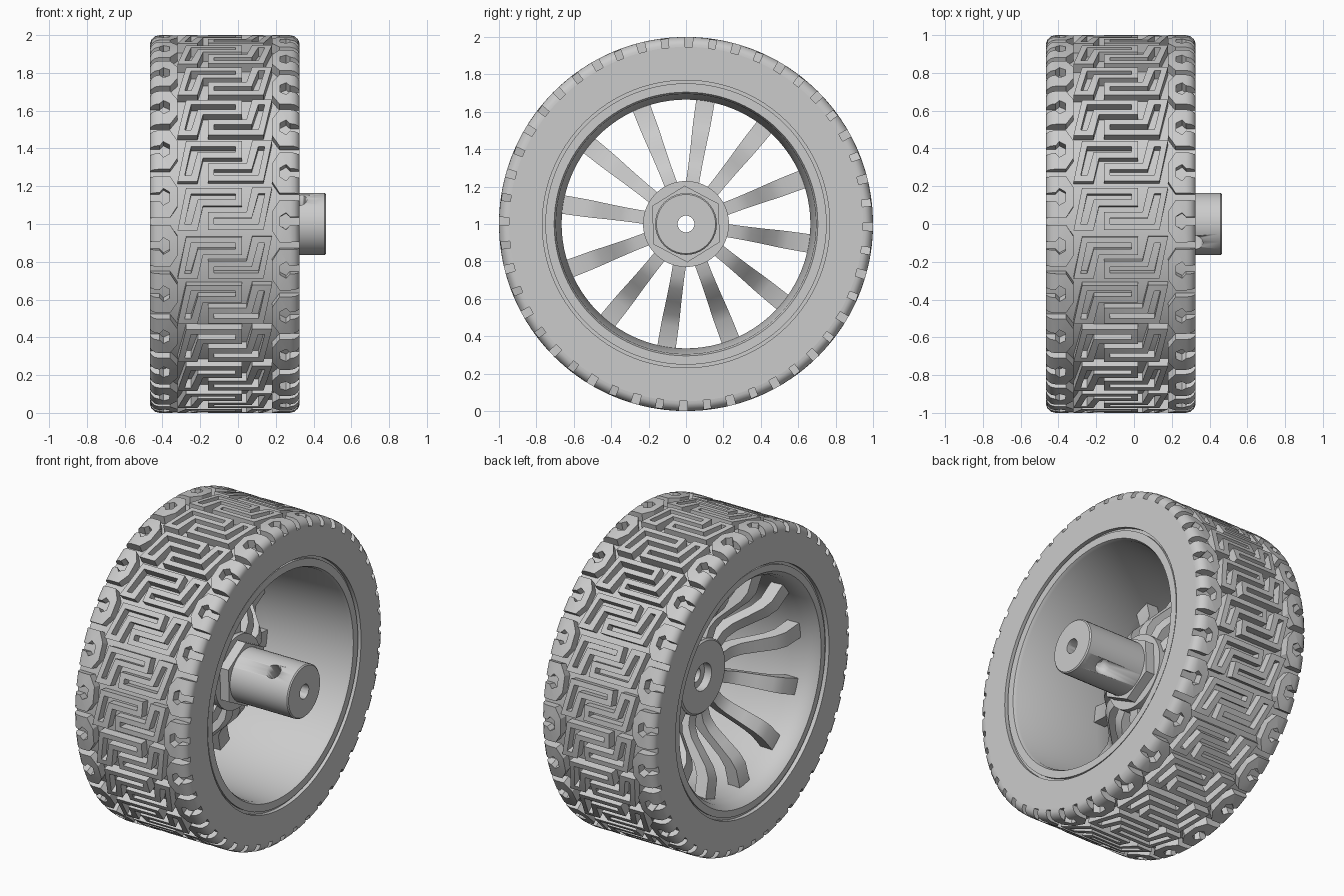
import bpy, bmesh
from math import sin, cos, pi, radians
from mathutils import Vector, Matrix

if "Cube" in bpy.data.objects:
    bpy.data.objects.remove(bpy.data.objects["Cube"])

CX, HALF = -0.07, 0.395          # tyre centre on the axle, half width
PITCHES = 24
PITCH = 2 * pi / PITCHES


def polar(x, r, a):
    return Vector((x, r * cos(a), 1 + r * sin(a)))


def finish(name, bm, angle=30):
    bmesh.ops.recalc_face_normals(bm, faces=bm.faces)
    me = bpy.data.meshes.new(name)
    bm.to_mesh(me)
    bm.free()
    ob = bpy.data.objects.new(name, me)
    bpy.context.collection.objects.link(ob)
    bpy.ops.object.select_all(action='DESELECT')
    ob.select_set(True)
    bpy.context.view_layer.objects.active = ob
    bpy.ops.object.shade_smooth_by_angle(angle=radians(angle))
    return ob


def lathe(name, profile, segs=96, phase=0.0):
    """Closed (x, radius) profile revolved around the axle."""
    bm = bmesh.new()
    rings = [[bm.verts.new(polar(x, r, phase + 2 * pi * i / segs)) for x, r in profile]
             for i in range(segs)]
    n = len(profile)
    for i in range(segs):
        a, b = rings[i], rings[(i + 1) % segs]
        for j in range(n):
            k = (j + 1) % n
            bm.faces.new((a[j], a[k], b[k], b[j]))
    return finish(name, bm)


# Tyre carcass with a small bead groove on both sides
lathe("tyre_carcass", [(-.465, .768), (-.465, .947), (.325, .947), (.325, .768),
                       (.30, .768), (.30, .74), (-.44, .74), (-.44, .768)], 120)

# Tread blocks
def top_radius(u):
    d = abs(u) - 0.345
    if d <= 0:
        return 1.0
    return 1.0 - 0.05 * (1 - max(0, 1 - (d / 0.051) ** 2) ** 0.5)


def tread_strip(bm, left, right, closed, v0, flip):
    """Raised band between two outlines given as (across, around) points."""
    def make(pts):
        hi, lo = [], []
        for u, v in pts:
            a = pi - (flip * v + v0)
            hi.append(bm.verts.new(polar(CX + flip * u, top_radius(u), a)))
            lo.append(bm.verts.new(polar(CX + flip * u, 0.935, a)))
        return hi, lo
    lh, ll = make(left)
    rh, rl = make(right)
    n = len(left)
    for i in range(n if closed else n - 1):
        k = (i + 1) % n
        bm.faces.new((lh[i], lh[k], rh[k], rh[i]))
        bm.faces.new((ll[i], ll[k], rl[k], rl[i]))
        bm.faces.new((lh[i], lh[k], ll[k], ll[i]))
        bm.faces.new((rh[i], rh[k], rl[k], rl[i]))
    if not closed:
        for i in (0, -1):
            bm.faces.new((lh[i], rh[i], rl[i], ll[i]))


L_OUT = [(.09, .112), (-.205, .112), (-.25, -.115), (-.145, -.115), (-.115, .016), (.09, .016)]
L_IN = [(.056, .080), (-.178, .080), (-.212, -.082), (-.178, -.082), (-.143, .049), (.056, .049)]
half_out = [(-.395, .112), (-.388, .112), (-.37, .112), (-.345, .112), (-.29, .112), (-.25, .05)]
half_in = [(-.395, .022), (-.388, .022), (-.37, .022), (-.345, .022), (-.325, .045), (-.292, .025)]
C_MID = 0.065


def shoulder(half):
    pts = half + [(u, -v) for u, v in reversed(half)]
    return [(u, v + C_MID) for u, v in pts]


C_OUT, C_IN = shoulder(half_out), shoulder(half_in)

centre, edge = bmesh.new(), bmesh.new()
for i in range(PITCHES):
    v0 = i * PITCH + 0.08
    for flip in (1, -1):
        tread_strip(centre, L_OUT, L_IN, True, v0, flip)
        tread_strip(edge, C_OUT, C_IN, False, v0, flip)
finish("tread_centre_blocks", centre)
finish("tread_shoulder_blocks", edge)

# Rim barrel
lathe("rim", [(-.45, .752), (.315, .752), (.315, .705), (.295, .695), (-.28, .665),
              (-.36, .67), (-.42, .685), (-.45, .71)])

# Dished spokes
spokes = bmesh.new()
PATH = [(.20, -.065, .070), (.29, -.075, .072), (.35, -.11, .076), (.42, -.18, .082),
        (.49, -.25, .09), (.55, -.285, .095), (.685, -.30, .10)]   # radius, x, width
for s in range(12):
    rot = Matrix.Translation((0, 0, 1)) @ Matrix.Rotation(radians(81 + 30 * s), 4, 'X')
    rings = []
    for r, x, w in PATH:
        rings.append([spokes.verts.new(rot @ Vector((x + dx, r, sw * w / 2)))
                      for dx, sw in ((-.04, -1), (.04, -1), (.04, 1), (-.04, 1))])
    for a, b in zip(rings, rings[1:]):
        for j in range(4):
            k = (j + 1) % 4
            spokes.faces.new((a[j], a[k], b[k], b[j]))
    spokes.faces.new(rings[0])
    spokes.faces.new(rings[-1])
finish("spokes", spokes)

# Hub flange, hex nut and axle coupling
lathe("hub_flange", [(-.12, .085), (-.12, .22), (-.11, .23), (.0, .23), (.0, .06),
                     (-.07, .06), (-.07, .085)], 48)
lathe("hex_nut", [(-.02, .12), (-.02, .205), (.06, .205), (.06, .12)], 6, radians(92))
coupling = lathe("axle_coupling", [(-.07, .045), (-.07, .10), (.0, .165), (.458, .165),
                                   (.465, .158), (.465, .045)], 40)

# Set screw holes cut across the coupling
bm = bmesh.new()
bmesh.ops.create_cone(bm, cap_ends=True, segments=24, radius1=.045, radius2=.045, depth=.6,
                      matrix=Matrix.Translation((.32, 0, 1)) @ Matrix.Rotation(radians(38), 4, 'X'))
cutter = finish("screw_hole_cutter", bm)
cutter.hide_render = True
mod = coupling.modifiers.new("screw_holes", 'BOOLEAN')
mod.operation = 'DIFFERENCE'
mod.solver = 'EXACT'
mod.object = cutter
bpy.context.view_layer.objects.active = coupling
bpy.ops.object.modifier_apply(modifier=mod.name)
bpy.data.objects.remove(cutter)
